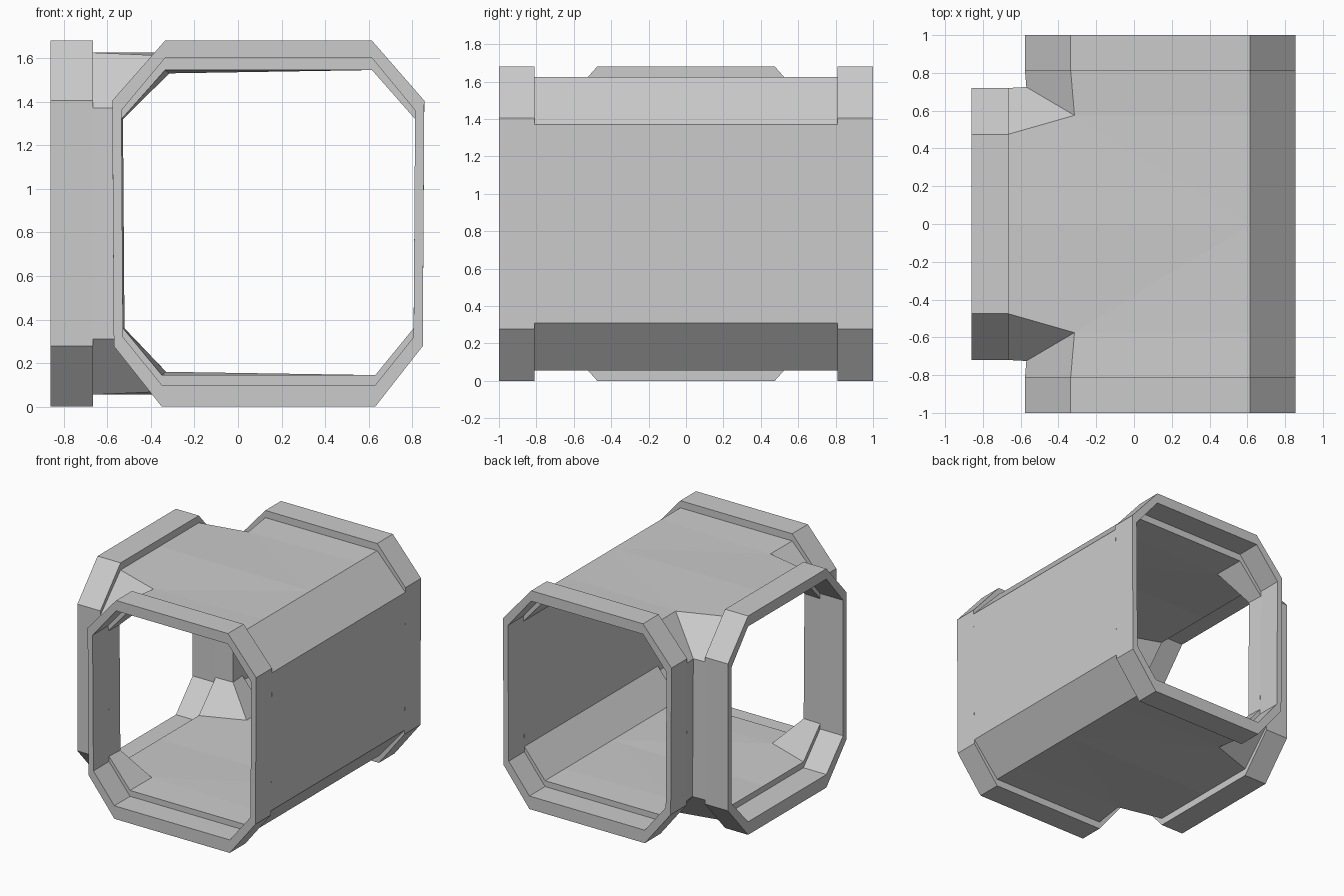
import bpy
import bmesh

cube = bpy.data.objects.get("Cube")
if cube:
    bpy.data.objects.remove(cube, do_unlink=True)

# One plain colour
grey = bpy.data.materials.new("light grey")
grey.use_nodes = True
color = (0.6, 0.6, 0.6, 1)
grey.diffuse_color = color
grey.node_tree.nodes["Principled BSDF"].inputs["Base Color"].default_value = color

END, STEP = 1.0, 0.81            # main passage: mouth and inner end of its collar
MOUTH, NECK = -0.86, -0.665      # side branch: mouth and inner end of its collar

# Heights of a section: (roof, upper wall edge, lower wall edge, floor)
OUTER = {"collar": (1.68, 1.405, 0.278, 0.0), "body": (1.625, 1.37, 0.31, 0.055)}
INNER = {"collar": (1.60, 1.36, 0.32, 0.10), "body": (1.545, 1.32, 0.36, 0.145)}


def passage_section(y, heights, t, ridge=-0.335, ridge_y=None, wall=-0.577, wall_y=None, dip=0.0):
    """Octagon across the main passage: left half, then right half."""
    roof, up, low, floor = heights
    ry = y if ridge_y is None else ridge_y
    wy = y if wall_y is None else wall_y
    left = [(0.615, y, roof), (ridge, ry, roof - dip), (wall + t, wy, up),
            (wall + 0.007 + t, wy, low), (ridge - 0.015, ry, floor + dip), (0.63, y, floor)]
    right = [left[0], (0.855 - t, y, up), (0.848 - t, y, low), left[-1]]
    return left, right


def branch_section(x, heights, t):
    """Half octagon across the side branch."""
    roof, up, low, floor = heights
    return [(x, 0, roof), (x, 0.475, roof), (x, 0.72 - t, up),
            (x, 0.72 - t, low), (x, 0.475, floor), (x, 0, floor)]


def add_face(bm, points):
    bm.faces.new([bm.verts.new(p) for p in points])


def bridge(bm, a, b):
    for i in range(len(a) - 1):
        add_face(bm, (a[i], a[i + 1], b[i + 1], b[i]))


def add_skin(bm, levels, t):
    """One surface of the half shell; returns the two mouth outlines."""
    collar, body = levels["collar"], levels["body"]
    ends = [passage_section(END, collar, t), passage_section(STEP, collar, t),
            passage_section(STEP, body, t),
            passage_section(0.575, body, t, ridge=-0.315, wall=-0.57, wall_y=0.725 - t, dip=0.015)]
    arms = [branch_section(NECK, body, t), branch_section(NECK, collar, t),
            branch_section(MOUTH, collar, t)]
    middle = passage_section(0, body, t)[1]
    for (left_a, right_a), (left_b, right_b) in zip(ends, ends[1:]):
        bridge(bm, left_a, left_b)
        bridge(bm, right_a, right_b)
    for a, b in zip(arms, arms[1:]):
        bridge(bm, a, b)
    # Corner where the passage turns into the branch
    corner, corner_right = ends[-1]
    bridge(bm, corner_right, middle)
    bridge(bm, corner[1:5], arms[0][1:5])
    for k, m in ((0, 0), (-1, -1)):
        inner = 1 if k == 0 else -2
        # Roof and floor panels are split where the corner is pulled in
        add_face(bm, (corner[inner], arms[0][inner], arms[0][k], middle[m]))
        add_face(bm, (corner[inner], middle[m], corner[k]))
    left, right = ends[0]
    return left + right[-2:0:-1] + left[:1], arms[-1]


# Outer and inner skins, joined by flat rims at the mouths
bm = bmesh.new()
outer_rims = add_skin(bm, OUTER, 0.0)
inner_rims = add_skin(bm, INNER, 0.042)
for a, b in zip(outer_rims, inner_rims):
    bridge(bm, a, b)
bmesh.ops.remove_doubles(bm, verts=bm.verts, dist=0.0005)

# Mirror the half to the front
copy = bmesh.ops.duplicate(bm, geom=bm.verts[:] + bm.edges[:] + bm.faces[:])["geom"]
for v in copy:
    if isinstance(v, bmesh.types.BMVert):
        v.co.y = -v.co.y
bmesh.ops.reverse_faces(bm, faces=[f for f in copy if isinstance(f, bmesh.types.BMFace)])
bmesh.ops.remove_doubles(bm, verts=bm.verts, dist=0.0005)
bmesh.ops.recalc_face_normals(bm, faces=bm.faces)

mesh = bpy.data.meshes.new("junction_corridor")
bm.to_mesh(mesh)
bm.free()
mesh.materials.append(grey)
corridor = bpy.data.objects.new("junction_corridor", mesh)
bpy.context.collection.objects.link(corridor)
